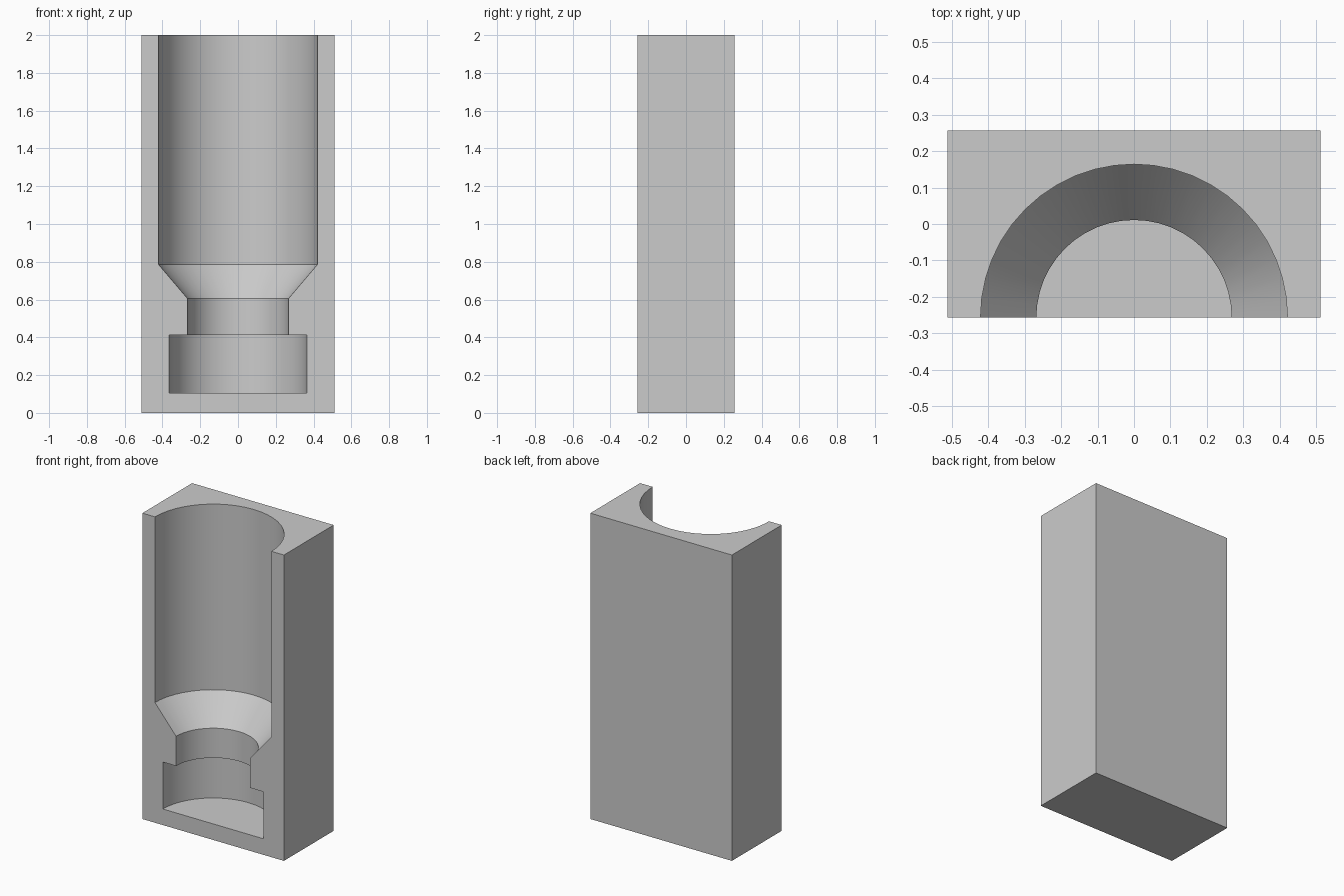
import bpy, bmesh, math
from mathutils import Vector

if "Cube" in bpy.data.objects:
    bpy.data.objects.remove(bpy.data.objects["Cube"])

W, D, H = 0.512, 0.257, 2.0      # half width, half depth, height
SEG = 48

grey = bpy.data.materials.new("light_grey")
grey.diffuse_color = (0.6, 0.6, 0.6, 1)
grey.use_nodes = True
grey.node_tree.nodes["Principled BSDF"].inputs["Base Color"].default_value = grey.diffuse_color


def make_object(name, bm):
    bmesh.ops.recalc_face_normals(bm, faces=bm.faces)
    mesh = bpy.data.meshes.new(name)
    bm.to_mesh(mesh)
    bm.free()
    mesh.materials.append(grey)
    ob = bpy.data.objects.new(name, mesh)
    bpy.context.collection.objects.link(ob)
    return ob


# Solid half block
bm = bmesh.new()
bmesh.ops.create_cube(bm, size=1)
bmesh.ops.scale(bm, vec=(2 * W, 2 * D, H), verts=bm.verts)
bmesh.ops.translate(bm, vec=(0, 0, H / 2), verts=bm.verts)
block = make_object("mold_half", bm)

# Stepped cavity profile (radius, height), turned about the front face's centre line
profile = [(0.364, 0.105), (0.364, 0.412), (0.268, 0.412), (0.268, 0.606),
           (0.421, 0.786), (0.421, H + 0.1)]
bm = bmesh.new()
rings = [[bm.verts.new((r * math.cos(2 * math.pi * i / SEG),
                        -D + r * math.sin(2 * math.pi * i / SEG), z))
          for i in range(SEG)] for r, z in profile]
for low, high in zip(rings, rings[1:]):
    for i in range(SEG):
        j = (i + 1) % SEG
        bm.faces.new((low[i], low[j], high[j], high[i]))
bm.faces.new(rings[0])
bm.faces.new(rings[-1])
cutter = make_object("cavity_cutter", bm)
cutter.hide_render = True

# Cut the cavity and bake the result
mod = block.modifiers.new("cavity", 'BOOLEAN')
mod.operation = 'DIFFERENCE'
mod.solver = 'EXACT'
mod.object = cutter
bpy.context.view_layer.objects.active = block
block.select_set(True)
bpy.ops.object.modifier_apply(modifier=mod.name)
bpy.data.objects.remove(cutter, do_unlink=True)

# Smooth round walls, crisp edges
bpy.ops.object.shade_smooth_by_angle(angle=math.radians(30))
